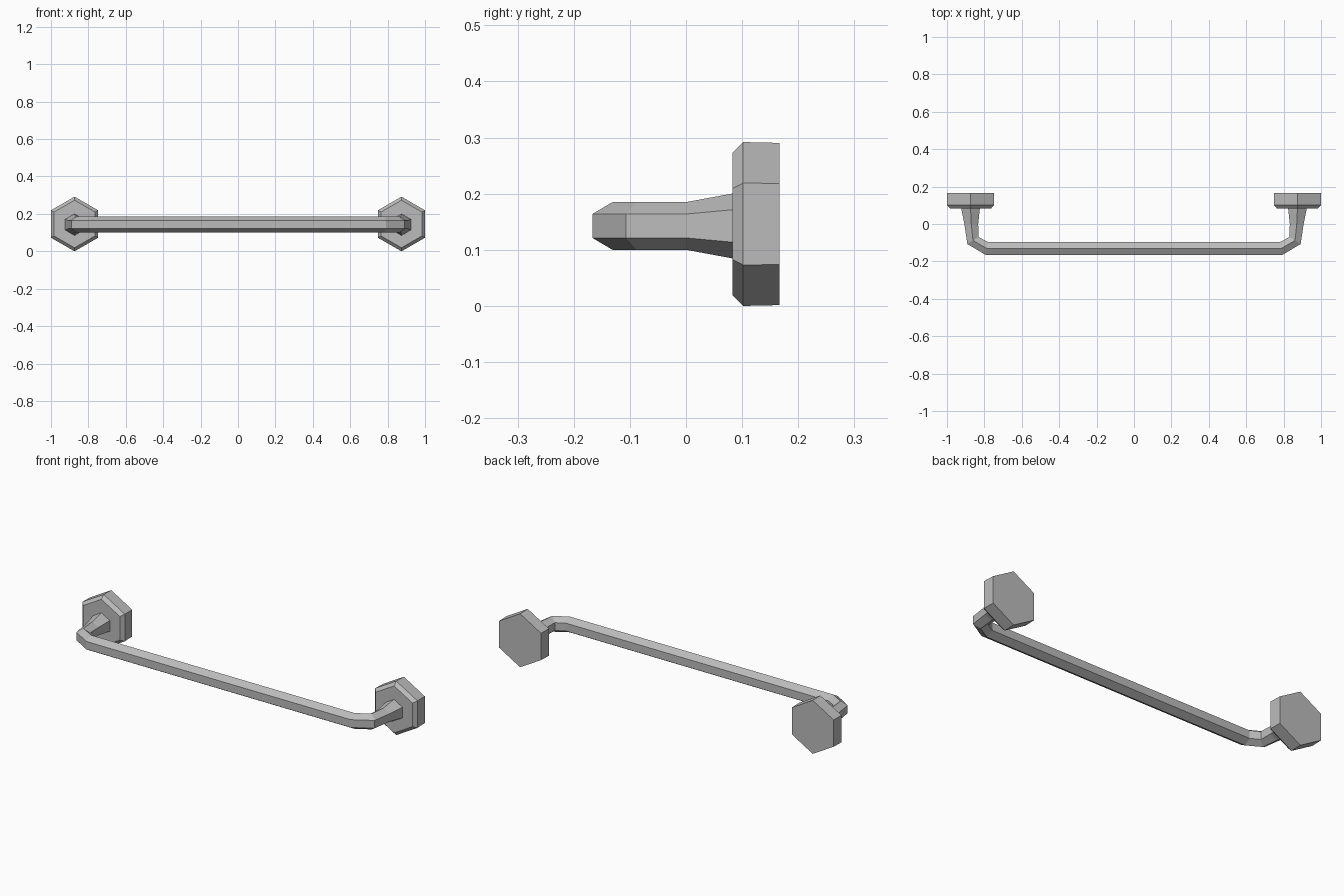
import bpy
import bmesh
from math import sin, cos, pi
from mathutils import Vector

if "Cube" in bpy.data.objects:
    bpy.data.objects.remove(bpy.data.objects["Cube"], do_unlink=True)

metal = bpy.data.materials.new("grey metal")
metal.use_nodes = True
GREY = (0.5, 0.5, 0.5, 1)
metal.diffuse_color = GREY
metal.node_tree.nodes["Principled BSDF"].inputs["Base Color"].default_value = GREY


def hex_ring(bm, center, side, radius):
    """Hexagon with a corner up; 'side' is its half-width vector."""
    up = Vector((0, 0, radius))
    return [bm.verts.new(Vector(center) + up * cos(i * pi / 3)
                         + Vector(side) * (sin(i * pi / 3) / sin(pi / 3)))
            for i in range(6)]


def loft(name, sections):
    """Flat-shaded hexagonal tube through the sections, capped at both ends."""
    bm = bmesh.new()
    rings = [hex_ring(bm, *s) for s in sections]
    for a, b in zip(rings, rings[1:]):
        for i in range(6):
            j = (i + 1) % 6
            bm.faces.new((a[i], a[j], b[j], b[i]))
    bm.faces.new(rings[0])
    bm.faces.new(rings[-1])
    bmesh.ops.recalc_face_normals(bm, faces=bm.faces)
    mesh = bpy.data.meshes.new(name)
    bm.to_mesh(mesh)
    bm.free()
    mesh.materials.append(metal)
    obj = bpy.data.objects.new(name, mesh)
    bpy.context.collection.objects.link(obj)


# Bar: flared foot, arm, bend and long rail, mirrored to the other end
BAR_Z, BAR_R = 0.1425, 0.0425
half = [
    ((0.874, 0.084, BAR_Z), (0.05, 0, 0), 0.058),
    ((0.87, 0.0, BAR_Z), (0.037, 0, 0), BAR_R),
    ((0.861, -0.088, BAR_Z), (0.03, -0.019, 0), BAR_R),
    ((0.787, -0.131, BAR_Z), (0.003, -0.036, 0), BAR_R),
]
mirrored = [((-c[0], c[1], c[2]), (s[0], -s[1], 0), r) for c, s, r in half]
# The mirrored half runs the other way, so its side vectors turn round
mirrored = [(c, (-s[0], -s[1], 0), r) for c, s, r in mirrored]
mirrored = [(c, (s[0], s[1], 0), r) for c, s, r in reversed(mirrored)]
loft("rail", half + mirrored)

# Wall flanges: hexagonal plates with a bevelled front rim
for label, x in (("left", 0.874), ("right", -0.874)):
    loft(label + "_flange",
         [((x, y, 0.146), (r * sin(pi / 3), 0, 0), r)
          for y, r in ((0.083, 0.127), (0.102, 0.146), (0.167, 0.1445))])
